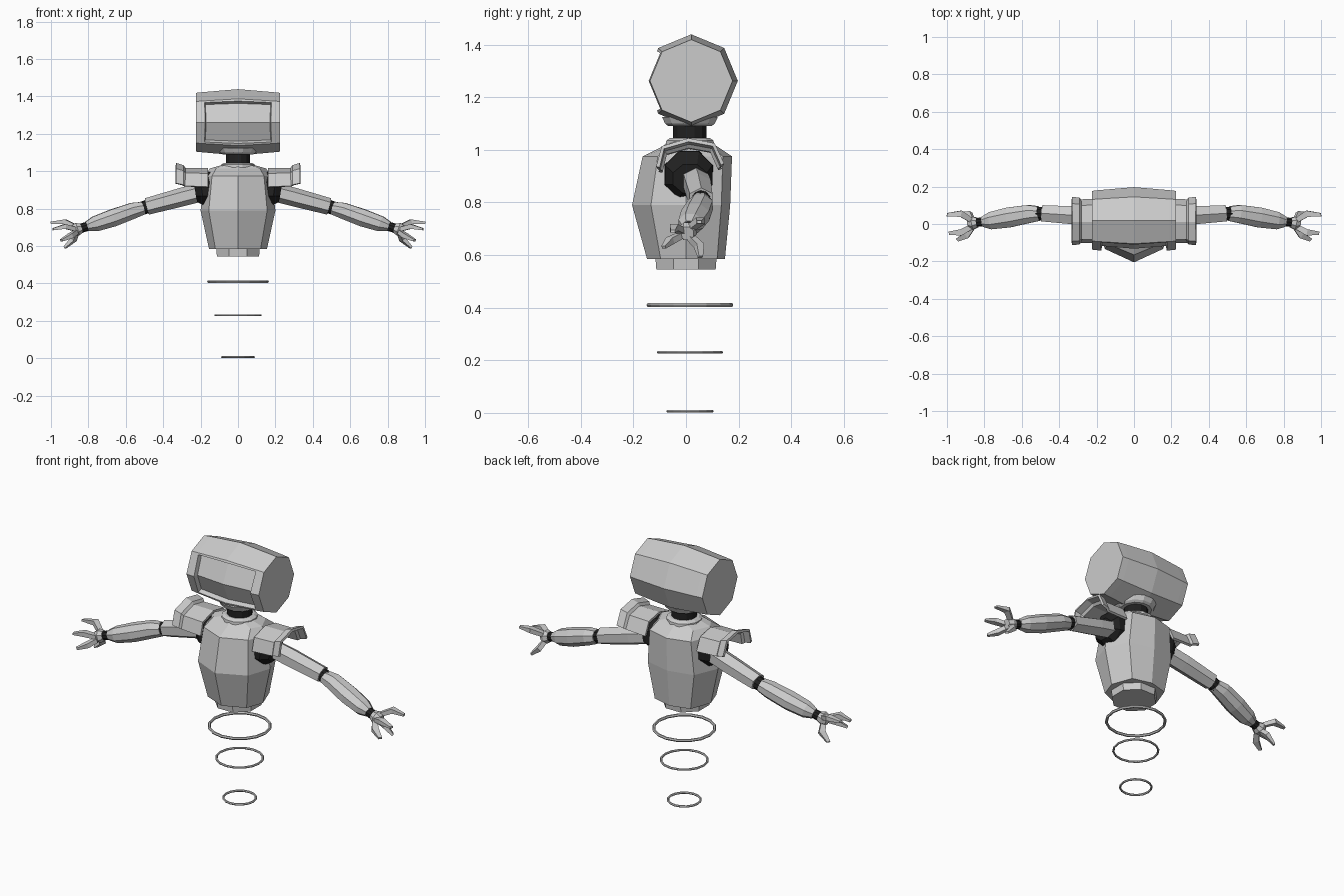
import bpy, bmesh, math
from mathutils import Vector

if "Cube" in bpy.data.objects:
    bpy.data.objects.remove(bpy.data.objects["Cube"])


def material(name, v):
    m = bpy.data.materials.new(name)
    m.diffuse_color = (v, v, v, 1)
    m.use_nodes = True
    m.node_tree.nodes["Principled BSDF"].inputs["Base Color"].default_value = m.diffuse_color
    return m


GREY = material("light grey", 0.6)
BLACK = material("joint black", 0.015)


def finish(name, bm, mat):
    bmesh.ops.recalc_face_normals(bm, faces=bm.faces)
    me = bpy.data.meshes.new(name)
    bm.to_mesh(me)
    bm.free()
    ob = bpy.data.objects.new(name, me)
    bpy.context.collection.objects.link(ob)
    me.materials.append(mat)
    return ob


def loft_bm(rings, closed=True):
    """Skin a list of rings; closed rings get end caps."""
    bm = bmesh.new()
    vs = [[bm.verts.new(p) for p in r] for r in rings]
    n = len(rings[0])
    for a, b in zip(vs, vs[1:]):
        for i in range(n if closed else n - 1):
            j = (i + 1) % n
            bm.faces.new((a[i], a[j], b[j], b[i]))
    if closed:
        bm.faces.new(vs[0])
        bm.faces.new(vs[-1])
    return bm


def tube(name, path, n, mat, side=1, turn=0.5):
    """Tube along x; path entries are (x, y, z, half depth, half height)."""
    d = (Vector(path[-1][:3]) - Vector(path[0][:3])).normalized()
    u = Vector((0, 0, 1)).cross(d).normalized()
    w = d.cross(u)
    rings = []
    for x, y, z, ru, rw in path:
        ring = []
        for i in range(n):
            a = 2 * math.pi * (i + turn) / n
            p = Vector((x, y, z)) + u * ru * math.cos(a) + w * rw * math.sin(a)
            ring.append((p.x * side, p.y, p.z))
        rings.append(ring)
    return finish(name, loft_bm(rings), mat)


def drum(name, levels, n, mat, cy=0.0, turn=0.5):
    """Upright turned part; levels are (z, radius)."""
    rings = [[(r * math.cos(2 * math.pi * (i + turn) / n),
               cy + r * math.sin(2 * math.pi * (i + turn) / n), z)
              for i in range(n)] for z, r in levels]
    return finish(name, loft_bm(rings), mat)


# Head: eight-sided barrel lying along x, with a recessed screen in front
rings = []
for x, r in ((-0.225, 0.157), (-0.188, 0.161), (0, 0.177), (0.188, 0.161), (0.225, 0.157)):
    rings.append([(x, 0.02 + r * math.cos(k * math.pi / 4), 1.262 + r * math.sin(k * math.pi / 4))
                  for k in range(8)])
bm = loft_bm(rings)
bmesh.ops.recalc_face_normals(bm, faces=bm.faces)
screen = [f for f in bm.faces
          if abs(f.calc_center_median().x) < 0.15 and f.calc_center_median().y < -0.09]
bmesh.ops.inset_region(bm, faces=screen, thickness=0.013, depth=0)
bmesh.ops.inset_region(bm, faces=screen, thickness=0.003, depth=-0.025)
finish("head", bm, GREY)

# Neck with upper and lower collars
drum("head_collar", [(1.09, 0.085), (1.1, 0.098), (1.125, 0.11)], 12, GREY, 0.015)
drum("neck", [(1.03, 0.066), (1.1, 0.066)], 12, BLACK, 0.015)
drum("neck_collar", [(1.02, 0.095), (1.035, 0.093), (1.045, 0.078)], 12, GREY, 0.015)

# Torso: eight-sided shell with a keeled chest
rings = []
for z, sx, f, b in ((0.585, 0.155, -0.148, 0.148), (0.79, 0.2, -0.205, 0.168),
                    (0.975, 0.178, -0.165, 0.175), (1.015, 0.15, -0.085, 0.115),
                    (1.032, 0.09, -0.07, 0.1)):
    rings.append([(0, f, z), (0.78 * sx, 0.65 * f, z), (sx, 0, z), (0.72 * sx, 0.8 * b, z),
                  (0, b, z), (-0.72 * sx, 0.8 * b, z), (-sx, 0, z), (-0.78 * sx, 0.65 * f, z)])
finish("torso", loft_bm(rings), GREY)
drum("torso_base", [(0.545, 0.122), (0.59, 0.126)], 8, GREY)

# Floating rings under the torso
for i, (z, r, t) in enumerate(((0.41, 0.157, 0.008), (0.23, 0.12, 0.006), (0.006, 0.084, 0.006))):
    bpy.ops.mesh.primitive_torus_add(location=(0, 0.015, z), major_radius=r, minor_radius=t,
                                     major_segments=16, minor_segments=6)
    ob = bpy.context.object
    ob.name = f"hover_ring_{i + 1}"
    ob.data.materials.append(GREY)

# Finger joints: base, knuckle, tip
FINGERS = (((0.87, 0.02, 0.705), (0.925, 0.055, 0.73), (1.0, 0.05, 0.725)),
           ((0.87, -0.015, 0.69), (0.925, -0.045, 0.705), (0.99, -0.05, 0.69)),
           ((0.865, -0.02, 0.675), (0.895, -0.06, 0.655), (0.945, -0.085, 0.63)),
           ((0.865, 0.015, 0.67), (0.88, 0.05, 0.635), (0.925, 0.055, 0.592)))

for s, label in ((1, "left"), (-1, "right")):
    # Shoulder socket and arched pad with a flared rim
    tube(f"{label}_shoulder_joint", [(0.13, 0.01, 0.905, 0.1, 0.1), (0.19, 0.01, 0.905, 0.098, 0.098),
                                     (0.225, 0.015, 0.89, 0.07, 0.06)], 8, BLACK, s)
    arch = ((-0.1, 0.915), (-0.082, 0.985), (0.01, 1.012), (0.1, 0.995), (0.132, 0.925))
    rings = [[(x * s, 0.015 + (y - 0.015) * k, 0.92 + (z - 0.92) * k + dz) for y, z in arch]
             for x, k, dz in ((0.16, 0.98, 0.0), (0.285, 0.95, 0.005), (0.295, 1.03, 0.012), (0.332, 1.06, 0.02))]
    pad = finish(f"{label}_shoulder_pad", loft_bm(rings, closed=False), GREY)
    mod = pad.modifiers.new("thickness", "SOLIDIFY")
    mod.thickness = 0.014
    mod.offset = 0

    # Arm segments
    tube(f"{label}_upper_arm", [(0.19, 0.035, 0.89, 0.055, 0.05), (0.3, 0.045, 0.862, 0.056, 0.05),
                                (0.487, 0.057, 0.812, 0.05, 0.045)], 6, GREY, s)
    tube(f"{label}_elbow", [(0.475, 0.057, 0.815, 0.036, 0.036), (0.525, 0.055, 0.798, 0.036, 0.036)],
         10, BLACK, s)
    tube(f"{label}_forearm", [(0.508, 0.056, 0.803, 0.042, 0.037), (0.56, 0.054, 0.79, 0.052, 0.046),
                              (0.67, 0.035, 0.75, 0.058, 0.05), (0.765, 0.018, 0.718, 0.05, 0.044),
                              (0.808, 0.012, 0.705, 0.03, 0.028)], 8, GREY, s)
    tube(f"{label}_wrist", [(0.8, 0.012, 0.707, 0.025, 0.025), (0.85, 0.008, 0.692, 0.025, 0.025)],
         10, BLACK, s)

    # Hand
    tube(f"{label}_palm", [(0.838, 0.008, 0.696, 0.028, 0.028), (0.86, 0.005, 0.69, 0.037, 0.037),
                           (0.885, 0.003, 0.682, 0.028, 0.028)], 8, GREY, s)
    for i, (a, b, c) in enumerate(FINGERS):
        tube(f"{label}_finger_{i + 1}", [(*a, 0.02, 0.016), (*b, 0.024, 0.018), (*c, 0.013, 0.008)],
             4, GREY, s)
